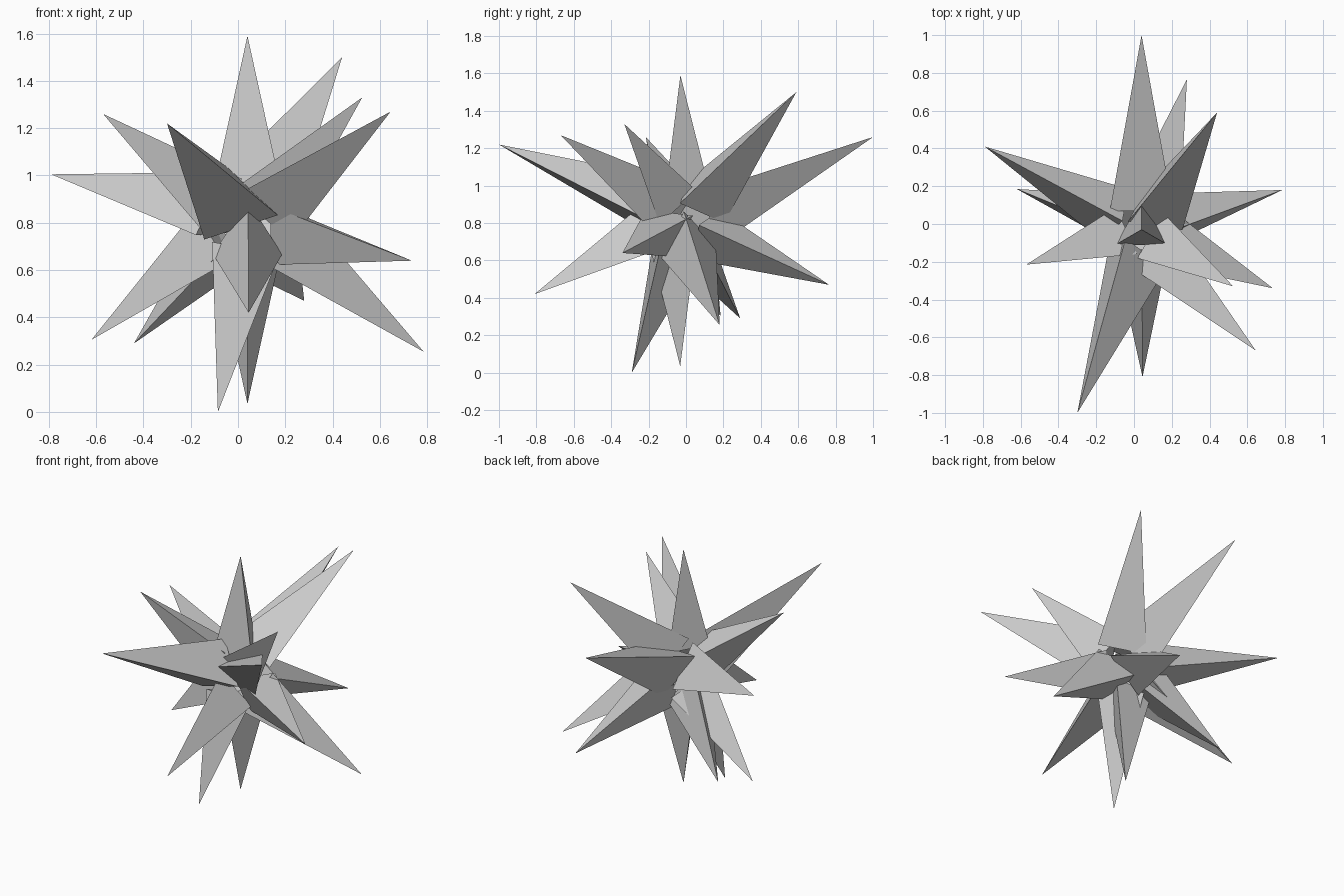
import bpy
from mathutils import Vector, Matrix

if "Cube" in bpy.data.objects:
    bpy.data.objects.remove(bpy.data.objects["Cube"])

# Common centre of the burst and distance from it to each spike's base
CENTRE = Vector((0.04, -0.03, 0.81))
BASE_OFFSET = 0.15

# Tip position of every spike
TIPS = [
    (0.04, -0.03, 1.59), (0.44, 0.59, 1.50), (0.525, -0.33, 1.33),
    (0.645, -0.67, 1.27), (-0.57, -0.215, 1.26), (-0.30, -1.0, 1.22),
    (-0.79, 0.41, 1.005), (0.735, -0.34, 0.64), (0.785, 0.18, 0.255),
    (-0.62, 0.185, 0.305), (-0.44, 0.29, 0.29), (-0.085, -0.29, 0.0),
    (0.04, -0.031, 0.035), (0.28, 0.765, 0.47), (0.045, -0.81, 0.42),
    (0.04, 1.0, 1.26),
]


def spike(name, tip):
    """Three-sided pyramid pointing outwards from the centre to the tip."""
    reach = Vector(tip) - CENTRE
    direction = reach.normalized()
    height = reach.length - BASE_OFFSET
    radius = 0.16 + 0.1 * (reach.length - 0.78)
    # swing from vertical along the shortest arc, so the roll follows naturally
    axis = Vector((0, 0, 1)).cross(direction)
    if axis.length < 1e-6:
        axis = Vector((1, 0, 0))
    turn = Matrix.Rotation(Vector((0, 0, 1)).angle(direction), 4, axis.normalized())
    bpy.ops.mesh.primitive_cone_add(vertices=3, radius1=radius, radius2=0, depth=height)
    obj = bpy.context.object
    obj.name = name
    middle = CENTRE + direction * (BASE_OFFSET + height / 2)
    obj.matrix_world = Matrix.Translation(middle) @ turn


# Burst of spikes
for i, tip in enumerate(TIPS):
    spike(f"spike_{i + 1:02d}", tip)
